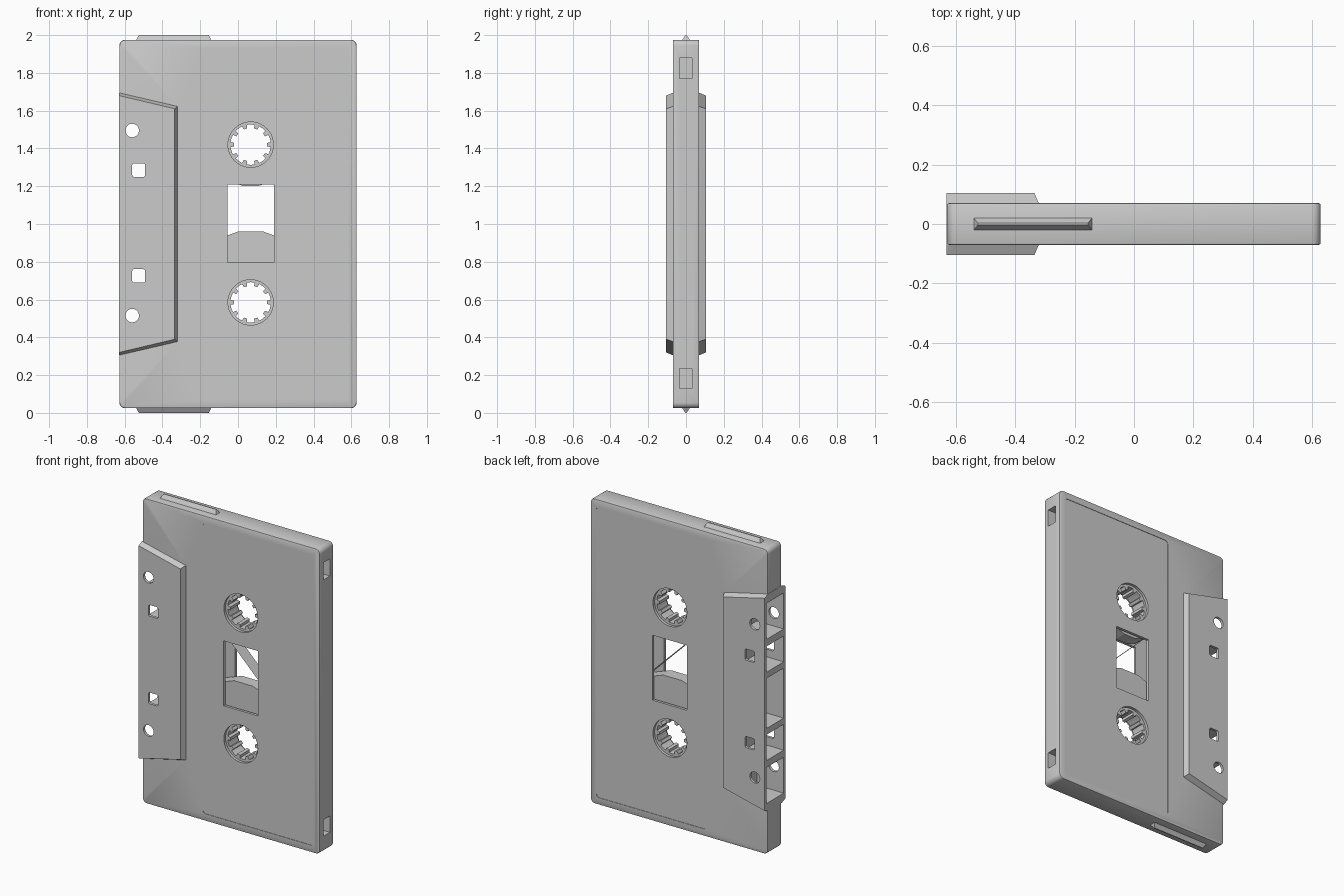
import bpy, bmesh, math

if "Cube" in bpy.data.objects:
    bpy.data.objects.remove(bpy.data.objects["Cube"])

CX = 0.067                      # x of both reels
HUBS = (1.42, 0.585)            # z of the two reels


def loft(name, rings, closed=False):
    """Skin matching rings of 3D points; cap the ends or close into a loop."""
    bm = bmesh.new()
    vs = [[bm.verts.new(p) for p in r] for r in rings]
    n = len(rings[0])
    pairs = list(zip(vs, vs[1:])) + ([(vs[-1], vs[0])] if closed else [])
    for a, b in pairs:
        for i in range(n):
            j = (i + 1) % n
            bm.faces.new((a[i], a[j], b[j], b[i]))
    if not closed:
        bm.faces.new(vs[0])
        bm.faces.new(vs[-1])
    bmesh.ops.recalc_face_normals(bm, faces=bm.faces)
    me = bpy.data.meshes.new(name)
    bm.to_mesh(me)
    bm.free()
    ob = bpy.data.objects.new(name, me)
    bpy.context.collection.objects.link(ob)
    return ob


def at_y(pts, y):
    return [(x, y, z) for x, z in pts]


def prism(name, pts, y0, y1):
    return loft(name, [at_y(pts, y0), at_y(pts, y1)])


def rect(x0, x1, z0, z1):
    return [(x0, z0), (x1, z0), (x1, z1), (x0, z1)]


def rrect(x0, x1, z0, z1, r, seg=5):
    pts = []
    for k, (cx, cz) in enumerate(rect(x0 + r, x1 - r, z0 + r, z1 - r)):
        for i in range(seg + 1):
            a = math.pi + math.pi / 2 * (k + i / seg)
            pts.append((cx + r * math.cos(a), cz + r * math.sin(a)))
    return pts


def circle(cx, cz, r, n, phase=0.0):
    return [(cx + r * math.cos(math.tau * i / n + phase),
             cz + r * math.sin(math.tau * i / n + phase)) for i in range(n)]


def annulus(name, outer, inner, h):
    return loft(name, [at_y(outer, -h), at_y(outer, h),
                       at_y(inner, h), at_y(inner, -h)], closed=True)


def apply(ob, mod):
    bpy.context.view_layer.objects.active = ob
    bpy.ops.object.modifier_apply(modifier=mod.name)


def boolean(ob, other, op='DIFFERENCE'):
    m = ob.modifiers.new("bool", 'BOOLEAN')
    m.object, m.operation, m.solver = other, op, 'EXACT'
    apply(ob, m)
    bpy.data.objects.remove(other, do_unlink=True)


def smooth(ob):
    bpy.ops.object.select_all(action='DESELECT')
    ob.select_set(True)
    bpy.context.view_layer.objects.active = ob
    bpy.ops.object.shade_smooth_by_angle(angle=math.radians(30))


# Main shell with rounded corners and slightly softened edges
shell = prism("shell", rrect(-0.628, 0.628, 0.025, 1.975, 0.03), -0.07, 0.07)
bev = shell.modifiers.new("bevel", 'BEVEL')
bev.width, bev.segments, bev.limit_method = 0.006, 2, 'ANGLE'
bev.angle_limit = math.radians(50)
apply(shell, bev)

# Shallow label areas on both faces
for s in (-1, 1):
    boolean(shell, prism("cut", rrect(-0.2, 0.585, 0.07, 1.93, 0.02),
                         s * 0.067, s * 0.2))

# Thicker tapered block on the tape edge
base = [(-0.63, 0.305), (-0.32, 0.377), (-0.32, 1.623), (-0.63, 1.695)]
top = [(-0.63, 0.32), (-0.335, 0.39), (-0.335, 1.61), (-0.63, 1.68)]
block = loft("block", [at_y(top, -0.105), at_y(base, -0.069),
                       at_y(base, 0.069), at_y(top, 0.105)])
boolean(shell, block, 'UNION')

# Hollow interior, openings in the tape edge, and tab pockets on the far edge
boolean(shell, prism("cut", rect(-0.38, 0.54, 0.06, 1.94), -0.05, 0.05))
openings = [(0.36, 0.59), (0.635, 0.8), (0.84, 1.16), (1.2, 1.365), (1.41, 1.64)]
for z0, z1 in openings:
    boolean(shell, prism("cut", rect(-0.7, -0.44, z0, z1), -0.088, 0.088))
for z0, z1 in ((0.13, 0.235), (1.77, 1.88)):
    boolean(shell, prism("cut", rect(0.56, 0.7, z0, z1), -0.035, 0.032))

# Window, reel holes and small locating holes, all through both faces
holes = [rect(-0.055, 0.19, 0.795, 1.21)]
holes += [circle(CX, z, 0.12, 40) for z in HUBS]
for s in (-1, 1):
    holes.append(circle(-0.56, 1.005 + s * 0.49, 0.036, 20))
    zc = 1.005 + s * 0.28
    holes.append(rrect(-0.56, -0.492, zc - 0.036, zc + 0.036, 0.01, 3))
for pts in holes:
    boolean(shell, prism("cut", pts, -0.2, 0.2))
smooth(shell)

# Grip ridges on the two short ends
for name, z0, z1 in (("bottom_ridge", 0.028, 0.0), ("top_ridge", 1.972, 2.0)):
    def foot(x0, x1, h, z):
        return [(x0, -h, z), (x1, -h, z), (x1, h, z), (x0, h, z)]
    loft(name, [foot(-0.54, -0.14, 0.022, z0), foot(-0.525, -0.155, 0.003, z1)])

# Toothed hubs and tape rolls
for label, z, r in (("upper", HUBS[0], 0.223), ("lower", HUBS[1], 0.381)):
    outer, inner = [], []
    for t in range(10):
        for deg, rad in ((-7, 0.107), (-6, 0.088), (6, 0.088), (7, 0.107), (18, 0.107)):
            a = math.radians(36 * t + deg)
            outer.append((CX + 0.132 * math.cos(a), z + 0.132 * math.sin(a)))
            inner.append((CX + rad * math.cos(a), z + rad * math.sin(a)))
    smooth(annulus(label + "_hub", outer, inner, 0.048))
    ph = math.radians(10)
    if label == "upper":
        ph += 0.0
    annulus(label + "_tape_roll", circle(CX, z, r, 18, math.radians(100)),
            circle(CX, z, 0.13, 18, math.radians(100)), 0.04)

# Tape strip crossing between the rolls
a, b = (-0.087, 1.263), (0.33, 0.852)
me = bpy.data.meshes.new("tape_strip")
me.from_pydata([(a[0], -0.04, a[1]), (b[0], -0.04, b[1]),
                (b[0], 0.04, b[1]), (a[0], 0.04, a[1])], [], [(0, 1, 2, 3)])
bpy.context.collection.objects.link(bpy.data.objects.new("tape_strip", me))
